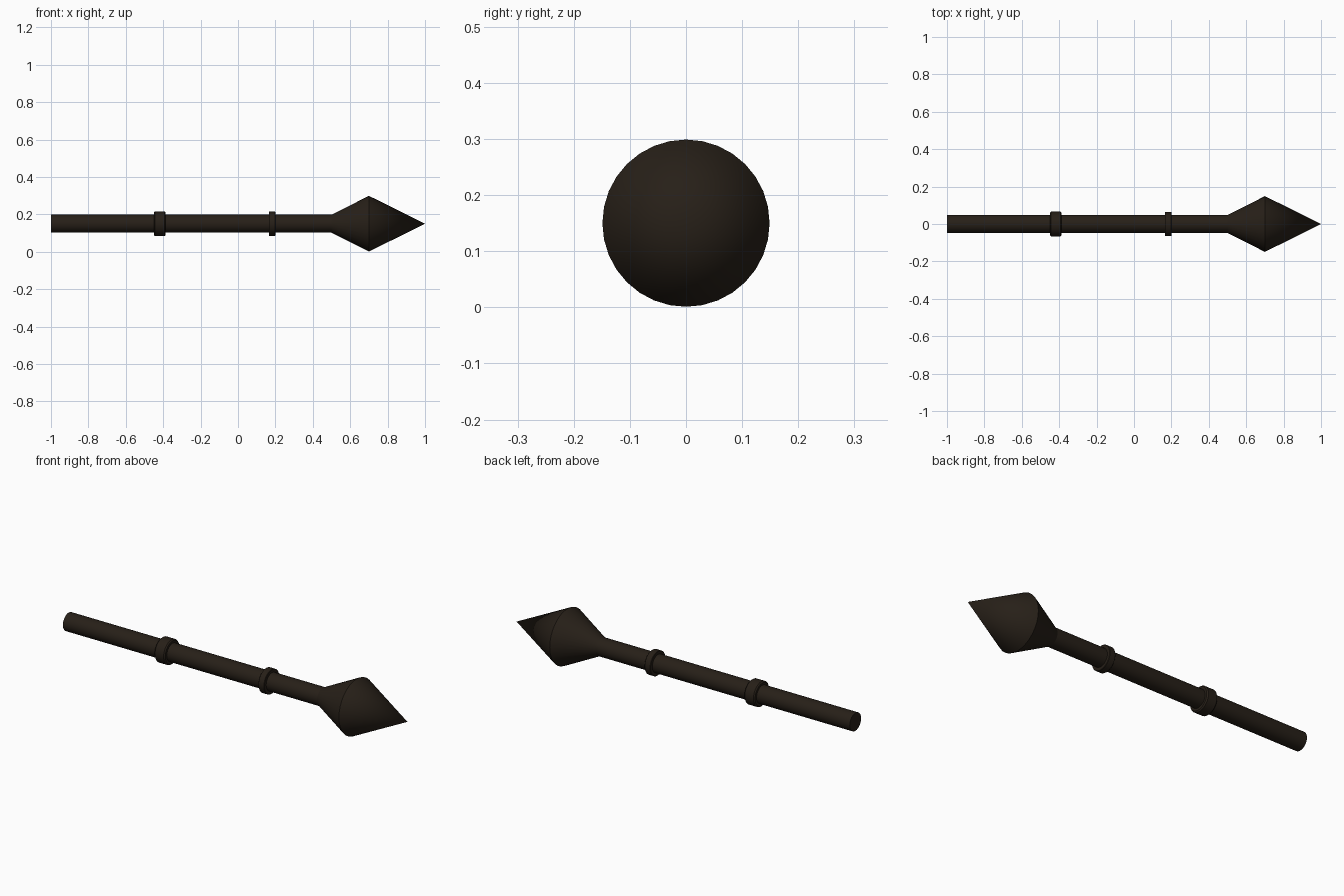
import bpy, bmesh
from math import cos, sin, pi, radians

if "Cube" in bpy.data.objects:
    bpy.data.objects.remove(bpy.data.objects["Cube"])

AXIS_Z = 0.15
mat = bpy.data.materials.new("dark_wood")
mat.diffuse_color = (0.02, 0.014, 0.009, 1)
mat.use_nodes = True
mat.node_tree.nodes["Principled BSDF"].inputs["Base Color"].default_value = mat.diffuse_color


def lathe(name, profile, sides=32):
    """Revolve (x, radius) points around the spear axis, capping open ends."""
    bm = bmesh.new()
    rings = []
    for x, r in profile:
        if r == 0:
            rings.append([bm.verts.new((x, 0, 0))] * sides)
        else:
            rings.append([bm.verts.new((x, r * cos(2 * pi * i / sides),
                                        r * sin(2 * pi * i / sides)))
                          for i in range(sides)])
    for a, b in zip(rings, rings[1:]):
        for i in range(sides):
            j = (i + 1) % sides
            bm.faces.new(dict.fromkeys((a[i], a[j], b[j], b[i])))
    for ring, r in ((rings[0], profile[0][1]), (rings[-1], profile[-1][1])):
        if r > 0:
            bm.faces.new(ring)
    bmesh.ops.recalc_face_normals(bm, faces=bm.faces)
    mesh = bpy.data.meshes.new(name)
    bm.to_mesh(mesh)
    bm.free()
    mesh.materials.append(mat)
    ob = bpy.data.objects.new(name, mesh)
    ob.location.z = AXIS_Z
    bpy.context.collection.objects.link(ob)
    bpy.ops.object.select_all(action='DESELECT')
    ob.select_set(True)
    bpy.context.view_layer.objects.active = ob
    bpy.ops.object.shade_smooth_by_angle(angle=radians(25))
    return ob


def collar(name, x0, x1, r, c):
    """Grip ring with small chamfers."""
    return lathe(name, [(x0, r - c), (x0 + c, r), (x1 - c, r), (x1, r - c)])


# Long straight handle
lathe("shaft", [(-1.0, 0.048), (0.51, 0.048)])

# Grip rings
collar("rear_ring", -0.45, -0.387, 0.066, 0.006)
collar("front_ring", 0.165, 0.2, 0.065, 0.002)

# Double-cone point
lathe("spear_head", [(0.5, 0.048), (0.7, 0.149), (1.0, 0)])
